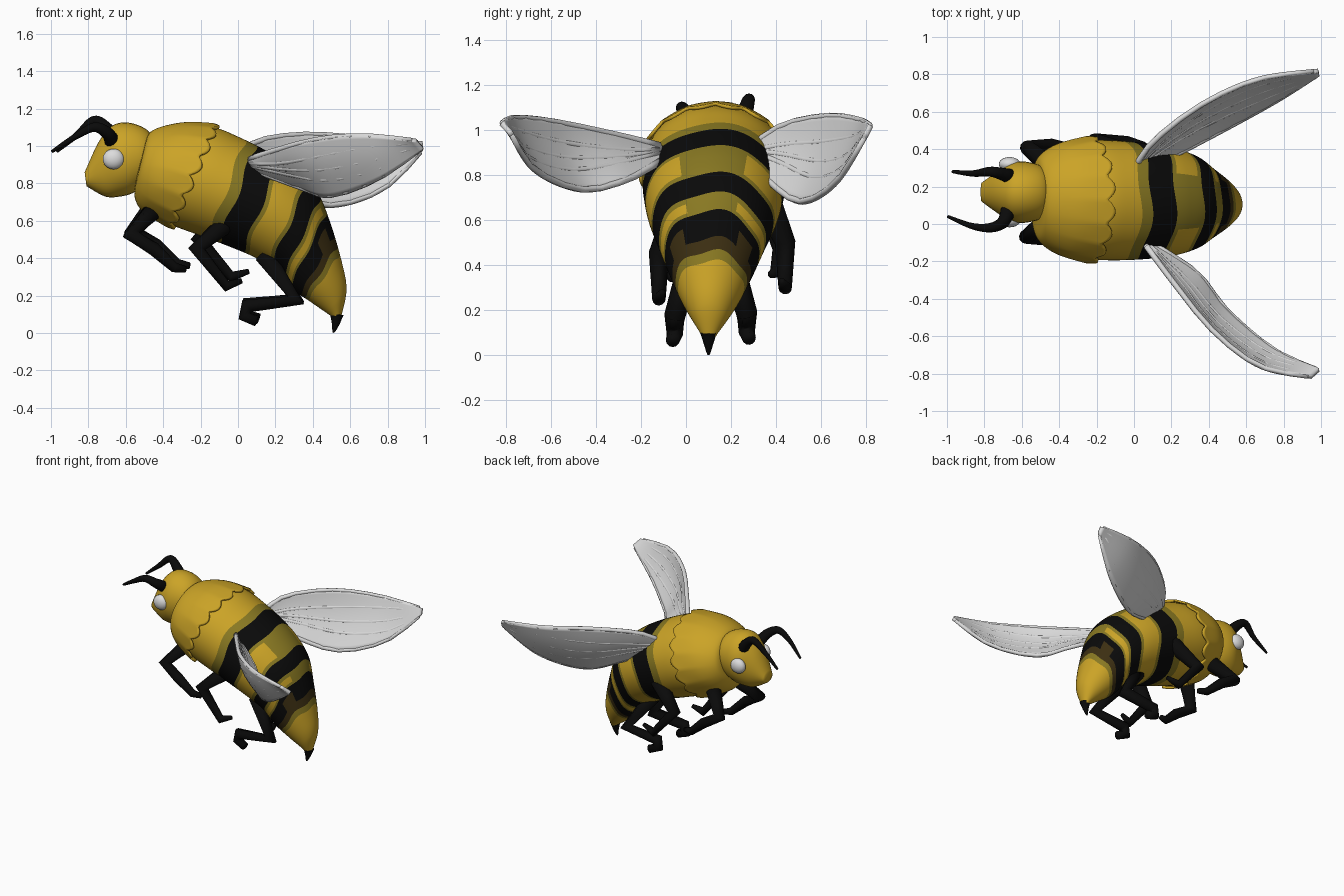
import bpy, bmesh, math
from mathutils import Vector

if "Cube" in bpy.data.objects:
    bpy.data.objects.remove(bpy.data.objects["Cube"])


def material(name, rgb):
    m = bpy.data.materials.new(name)
    m.diffuse_color = (*rgb, 1)
    m.use_nodes = True
    m.node_tree.nodes["Principled BSDF"].inputs["Base Color"].default_value = m.diffuse_color
    return m


YELLOW = material("honey yellow", (0.60, 0.37, 0.020))
OLIVE = material("olive", (0.25, 0.19, 0.016))
BROWN = material("dark brown", (0.045, 0.028, 0.006))
BLACK = material("black", (0.003, 0.003, 0.003))
GREY = material("wing grey", (0.70, 0.70, 0.70))
WHITE = material("eye white", (0.72, 0.72, 0.72))


def spline(pts, t):
    """Catmull-Rom point on a list of equal-length tuples."""
    n = len(pts) - 1
    t = min(max(t, 0), n)
    i = min(int(t), n - 1)
    f = t - i
    a, b, c, d = (pts[min(max(i + k, 0), n)] for k in (-1, 0, 1, 2))
    return [0.5 * (2 * q + (r - p) * f + (2 * p - 5 * q + 4 * r - s) * f * f
                   + (3 * q - p - 3 * r + s) * f ** 3) for p, q, r, s in zip(a, b, c, d)]


def finish(name, bm, mats):
    bmesh.ops.recalc_face_normals(bm, faces=bm.faces)
    me = bpy.data.meshes.new(name)
    bm.to_mesh(me)
    bm.free()
    for m in mats:
        me.materials.append(m)
    me.polygons.foreach_set("use_smooth", [True] * len(me.polygons))
    ob = bpy.data.objects.new(name, me)
    bpy.context.collection.objects.link(ob)
    return ob


def skin(bm, rows, closed=True):
    """Quads between neighbouring rows of vertices."""
    n = len(rows[0])
    return [[bm.faces.new((r[j], r[(j + 1) % n], s[(j + 1) % n], s[j]))
             for j in range(n if closed else n - 1)] for r, s in zip(rows, rows[1:])]


def loft(name, rings, centre, mats, rows, seg, t_of=None, flare=None, colour=None, cap_end=True):
    """Skin over rings given as top x, top z, bottom x, bottom z, half width."""
    bm = bmesh.new()
    last = len(rings) - 1
    grid = []
    for i in range(rows + 1):
        v = i / rows
        s = flare(v) if flare else 1
        row = []
        for j in range(seg):
            a = 2 * math.pi * j / seg
            t = t_of(v, a) if t_of else v * last
            tx, tz, bx, bz, w = spline(rings, t)
            c = math.cos(a) * s
            row.append(bm.verts.new(((tx + bx) / 2 + (tx - bx) / 2 * c,
                                     centre(t) + w * s * math.sin(a),
                                     (tz + bz) / 2 + (tz - bz) / 2 * c)))
        grid.append(row)
    for i, faces in enumerate(skin(bm, grid)):
        for j, f in enumerate(faces):
            if colour:
                f.material_index = colour((i + 0.5) / rows * last, 2 * math.pi * (j + 0.5) / seg)
    bm.faces.new(grid[0])
    if cap_end:
        bm.faces.new(grid[-1])
    return finish(name, bm, mats)


def tube(name, pts, r0, r1, mat, steps=8, seg=12):
    """Round tube along a path, tapering from radius r0 to r1."""
    n = (len(pts) - 1) * steps
    path = [Vector(spline(pts, i / steps)) for i in range(n + 1)]
    bm = bmesh.new()
    rows = []
    for i, c in enumerate(path):
        d0 = (c - path[max(i - 1, 0)]).normalized()
        d1 = (path[min(i + 1, n)] - c).normalized()
        d = (d0 + d1).normalized()
        side = d.cross(Vector((0, 1, 0.05))).normalized()
        up = d.cross(side)
        r = r0 + (r1 - r0) * i / n
        rows.append([bm.verts.new(c + r * (side * math.cos(2 * math.pi * j / seg)
                     + up * math.sin(2 * math.pi * j / seg))) for j in range(seg)])
    skin(bm, rows)
    bm.faces.new(rows[0])
    bm.faces.new(rows[-1])
    return finish(name, bm, [mat])


# Body: thorax and striped abdomen, stripes follow gently waving rows
BODY = [(-.50, 1.0, -.55, .80, .12), (-.46, 1.08, -.55, .72, .22), (-.30, 1.12, -.50, .65, .29),
        (-.13, 1.10, -.36, .58, .317), (0, 1.05, -.20, .52, .32), (.16, .97, -.04, .46, .31),
        (.30, .88, .10, .40, .29), (.42, .76, .22, .33, .25), (.49, .60, .30, .23, .195),
        (.555, .38, .39, .165, .135), (.58, .23, .47, .11, .078), (.55, .08, .505, .085, .03)]


def body_centre(t):
    return 0.14 - 0.0035 * t


def stripes(t, a):
    c = math.cos(a)
    if t < 4.25 or t > 8.8:
        return 0
    if 4.6 < t < 5.45 or 6.6 < t < 7.25:
        return 3
    if 7.75 < t < 8.35:
        return 2 if 0.35 < c < 0.75 and t > 8.0 else 3
    if 8.35 <= t < 8.6:
        return 2
    if 5.6 < t < 6.45 or 7.4 < t < 7.65:
        return 1 if c > 0.86 else 0
    return 1


loft("body", BODY, body_centre, [YELLOW, OLIVE, BROWN, BLACK], 220, 72, colour=stripes,
     t_of=lambda v, a: 11 * v - 0.07 * math.sin(5 * a) * math.sin(math.pi * v))
tube("stinger", [(.528, .10, .10), (.522, .10, .05), (.51, .10, .002)], .038, .004, BLACK)

# Ruffled fur collar with a scalloped rear edge
collar = loft("fur_collar", BODY, body_centre, [YELLOW], 24, 120,
              t_of=lambda v, a: 0.4 + v * (2.5 + 0.28 * abs(math.sin(8 * a))),
              flare=lambda v: 1.01 + 0.065 * v ** 3, cap_end=False)
collar.modifiers.new("thickness", "SOLIDIFY").thickness = 0.015

# Head with a tapering face
HEAD = [(-.45, .98, -.46, .88, .05), (-.47, 1.07, -.50, .80, .13), (-.56, 1.12, -.56, .75, .16),
        (-.66, 1.115, -.63, .73, .16), (-.74, 1.03, -.71, .73, .115), (-.82, .86, -.81, .785, .05)]
loft("head", HEAD, lambda t: 0.17, [YELLOW], 36, 32)

# Eyes
for name, y in (("eye_near", .020), ("eye_far", .320)):
    bm = bmesh.new()
    bmesh.ops.create_uvsphere(bm, u_segments=20, v_segments=12, radius=1)
    for v in bm.verts:
        v.co = Vector((-.665 + .058 * v.co.x, y + .038 * v.co.y, .93 + .055 * v.co.z))
    finish(name, bm, [WHITE])

# Antennae
tube("antenna_near", [(-.67, .08, 1.02), (-.70, .01, 1.07), (-.77, -.02, 1.10),
                      (-.87, -.01, 1.05), (-.995, .04, .97)], .042, .008, BLACK)
tube("antenna_far", [(-.65, .25, 1.02), (-.70, .265, 1.09), (-.77, .28, 1.135),
                     (-.86, .27, 1.06), (-.97, .28, .97)], .044, .008, BLACK)

# Legs: x, sideways reach, z, mirrored about a centre line; the far side sits a bit higher
FRONT = [(-.44, .13, .67), (-.57, .235, .525), (-.45, .25, .45), (-.34, .23, .35), (-.28, .21, .34)]
MIDDLE = [(0, .20, .64), (-.22, .28, .45), (-.06, .28, .25), (.02, .265, .28)]
HIND = [(.14, .09, .42), (.31, .16, .175), (.05, .16, .145), (.035, .16, .09), (.10, .17, .065)]
for leg, path, centre, r0, r1, lift in (("front", FRONT, .17, .055, .018, .02),
                                        ("middle", MIDDLE, .16, .062, .014, .05),
                                        ("hind", HIND, .11, .053, .03, .01)):
    for label, side in (("near", -1), ("far", 1)):
        up = lift if side > 0 else 0
        pts = [(x + up * k / 4, centre + side * y, z + up) for k, (x, y, z) in enumerate(path)]
        tube(f"{leg}_leg_{label}", pts, r0, r1, BLACK, steps=1)


# Wings: upper and lower edge joined by a slightly bowed sheet, plus raised veins
def wing(name, upper, lower, side):
    def point(u, v):
        p = Vector(spline(upper, u * 4)).lerp(Vector(spline(lower, u * 4)), v)
        bow = 0.035 * math.sin(math.pi * v) * math.sin(math.pi * min(u + .1, 1))
        return p + Vector((-.5, side * .8, .2)) * bow

    bm = bmesh.new()
    skin(bm, [[bm.verts.new(point(i / 30, j / 12)) for j in range(13)] for i in range(31)], False)
    sol = finish(name, bm, [GREY]).modifiers.new("thickness", "SOLIDIFY")
    sol.thickness = 0.024
    sol.offset = 0
    for k, (v0, v1) in enumerate(((.02, .02), (.4, .25), (.5, .6), (.6, .85), (.98, .98))):
        pts = [point(.02 + .095 * i, v0 + (v1 - v0) * i / 10) for i in range(11)]
        tube(f"{name}_vein_{k + 1}", pts, .017, .012, GREY, 1, 8)


wing("wing_near",
     [(.06, -.11, .93), (.20, -.30, .98), (.42, -.57, 1.04), (.67, -.76, 1.06), (.95, -.82, 1.03)],
     [(.09, -.10, .87), (.34, -.26, .775), (.50, -.46, .73), (.75, -.67, .82), (.99, -.78, .99)], -1)
wing("wing_far",
     [(0, .29, .93), (.10, .44, 1.03), (.36, .64, 1.07), (.66, .775, 1.05), (.985, .82, 1.02)],
     [(.03, .28, .87), (.26, .385, .75), (.50, .51, .675), (.78, .665, .765), (.99, .80, .98)], 1)
